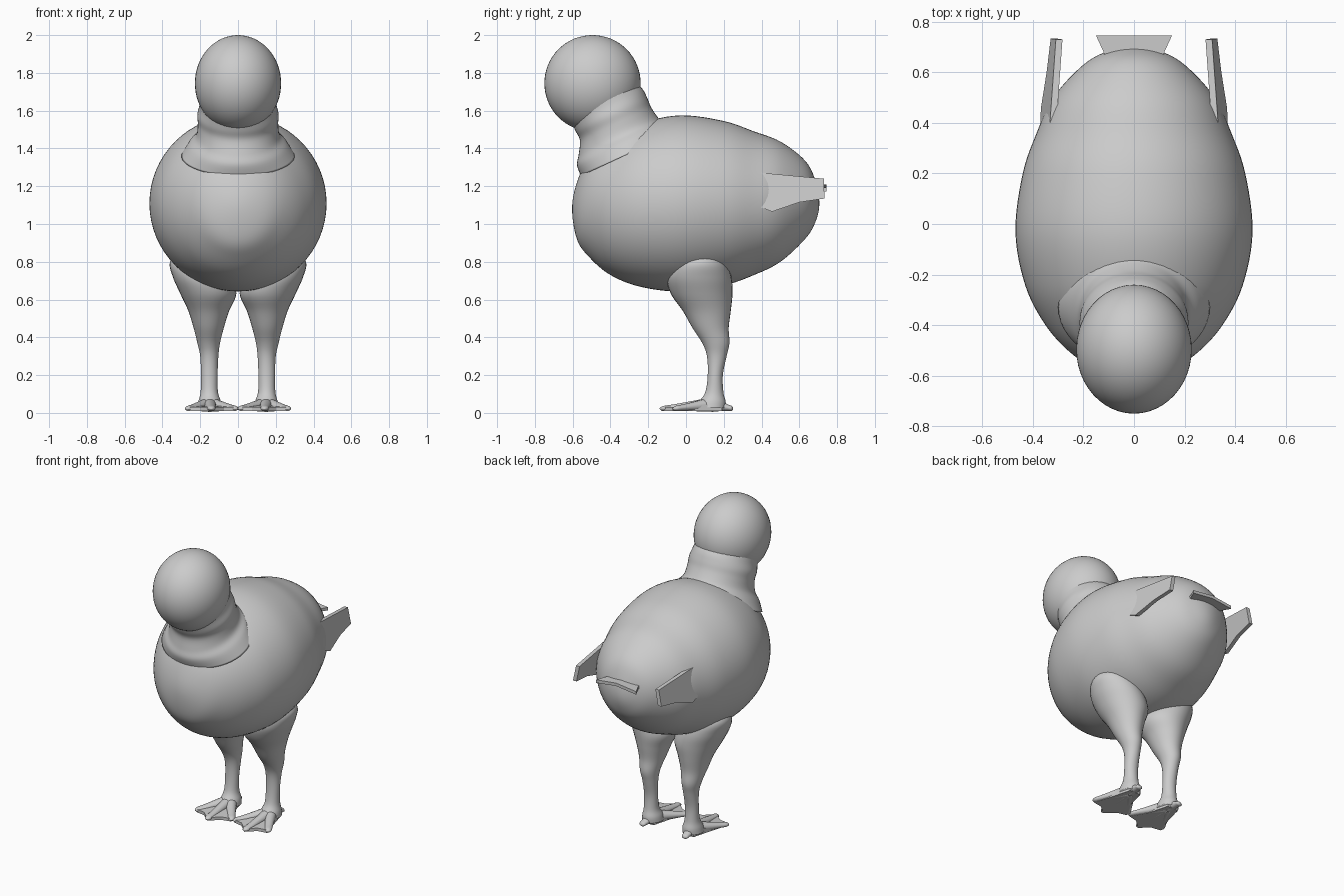
import bpy, bmesh, math
from mathutils import Vector

cube = bpy.data.objects.get("Cube")
if cube:
    bpy.data.objects.remove(cube, do_unlink=True)

grey = bpy.data.materials.new("plain grey")
grey.use_nodes = True
grey.diffuse_color = (0.6, 0.6, 0.6, 1)
grey.node_tree.nodes["Principled BSDF"].inputs["Base Color"].default_value = (0.6, 0.6, 0.6, 1)


def finish(bm, name, smooth=True):
    bmesh.ops.remove_doubles(bm, verts=bm.verts, dist=1e-5)
    bmesh.ops.recalc_face_normals(bm, faces=bm.faces)
    for f in bm.faces:
        f.smooth = smooth
    mesh = bpy.data.meshes.new(name)
    bm.to_mesh(mesh)
    bm.free()
    mesh.materials.append(grey)
    ob = bpy.data.objects.new(name, mesh)
    bpy.context.collection.objects.link(ob)
    return ob


def smooth_path(keys, steps):
    """Catmull-Rom through (x, y, z, a, b) keys; zero-radius ends are rounded off."""
    def beyond(end, nxt):
        return nxt[:3] + (-nxt[3], -nxt[4]) if end[3] == 0 else end
    pts = [beyond(keys[0], keys[1])] + keys + [beyond(keys[-1], keys[-2])]
    out = []
    for p, q, r, s in zip(pts, pts[1:], pts[2:], pts[3:]):
        for k in range(steps):
            t = k / steps
            out.append([0.5 * (2*B + (C-A)*t + (2*A-5*B+4*C-D)*t*t + (3*B-A-3*C+D)*t**3)
                        for A, B, C, D in zip(p, q, r, s)])
    return out + [list(keys[-1])]


def loft(name, keys, u, v, sides=32, steps=5):
    """Elliptical rings with radii a, b along directions u, v."""
    u, v = Vector(u).normalized(), Vector(v).normalized()
    bm = bmesh.new()
    rings = []
    for x, y, z, a, b in smooth_path(keys, steps):
        rings.append([bm.verts.new(Vector((x, y, z)) + u*a*math.cos(t) + v*b*math.sin(t))
                      for t in (2*math.pi*i/sides for i in range(sides))])
    for r, s in zip(rings, rings[1:]):
        for i in range(sides):
            j = (i + 1) % sides
            bm.faces.new((r[i], r[j], s[j], s[i]))
    bm.faces.new(rings[0])
    bm.faces.new(rings[-1])
    return finish(bm, name)


def slab(name, lower, upper, smooth=False):
    """Closed solid between two matching outlines."""
    bm = bmesh.new()
    lo = [bm.verts.new(p) for p in lower]
    hi = [bm.verts.new(p) for p in upper]
    bm.faces.new(lo)
    bm.faces.new(hi)
    for i in range(len(lo)):
        j = (i + 1) % len(lo)
        bm.faces.new((lo[i], lo[j], hi[j], hi[i]))
    return finish(bm, name, smooth)


# Egg-shaped body: y, centre z, half width, half height
body = [(-.603, 1.08, 0, 0), (-.577, 1.07, .14, .152), (-.51, 1.09, .25, .268),
        (-.4, 1.09, .35, .36), (-.243, 1.1, .43, .432), (-.03, 1.109, .469, .466),
        (.2, 1.11, .44, .435), (.36, 1.11, .385, .38), (.5, 1.118, .32, .318),
        (.63, 1.128, .2, .208), (.685, 1.12, .1, .11), (.706, 1.11, 0, 0)]
loft("body", [(0, y, z, w, h) for y, z, w, h in body], (1, 0, 0), (0, 0, 1), 64, 6)

# Head
bm = bmesh.new()
bmesh.ops.create_uvsphere(bm, u_segments=48, v_segments=32, radius=.255)
for vert in bm.verts:
    vert.co = (vert.co.x * .895, vert.co.y - .495, vert.co.z + 1.745)
finish(bm, "head")

# Neck: slanted rings flaring into the body
neck = [(-.46, 1.69, .2, .19), (-.42, 1.63, .203, .207), (-.395, 1.58, .215, .209),
        (-.373, 1.53, .213, .208), (-.358, 1.465, .222, .232), (-.345, 1.42, .26, .256),
        (-.33, 1.36, .3, .25)]
loft("neck", [(0, y, z, a, b) for y, z, a, b in neck], (1, 0, 0), (0, .9, .42), 48, 5)

# Legs and webbed feet
leg = [(.23, .08, .87, .07, .07), (.225, .075, .8, .135, .135), (.19, .07, .72, .155, .17),
       (.157, .083, .63, .148, .163), (.155, .11, .54, .108, .127), (.155, .13, .45, .08, .096),
       (.155, .158, .37, .06, .072), (.152, .163, .3, .048, .052), (.152, .155, .2, .044, .04),
       (.152, .15, .11, .046, .048), (.15, .14, .06, .06, .07), (.15, .135, .025, .065, .075)]
tips = [(.005, -.06), (.14, -.14), (.272, -.07), (.16, .25)]
for side, sx in (("left", 1), ("right", -1)):
    loft(side + "_leg", [(sx * k[0],) + k[1:] for k in leg], (1, 0, 0), (0, 1, 0))
    for n, (tx, ty) in enumerate(tips):
        base = Vector((.15, .14, .045))
        tip = Vector((tx, ty, .022))
        keys = []
        for t, r, h in ((0, .04, .04), (.4, .03, .027), (.75, .024, .017), (.93, .02, .013), (1, 0, 0)):
            p = base.lerp(tip, t)
            keys.append((sx * p.x, p.y, p.z, r, h))
        across = (tip - base).cross(Vector((0, 0, 1)))
        loft(f"{side}_toe_{n + 1}", keys, (sx * across.x, across.y, 0), (0, 0, 1), 14, 4)
    web = [(.01, -.055), (.075, -.07), (.14, -.13), (.2, -.075), (.265, -.065), (.225, .06),
           (.19, .19), (.11, .19), (.075, .06)]
    slab(side + "_foot_web", [(sx * x, y, .01) for x, y in web],
         [(sx * x, y, .03 + max(0, y) * .12) for x, y in web])

# Small wings: flat blades leaning outward at the bottom
blade = [(.34, 1.185), (.36, 1.275), (.73, 1.24), (.733, 1.135), (.6, 1.115), (.455, 1.065), (.38, 1.095)]


def wing_x(y, z):
    return .372 - (y - .34) * .09 - (z - 1.1) * .2


for side, sx in (("left", 1), ("right", -1)):
    slab(side + "_wing", [(sx * (wing_x(y, z) - .026), y, z) for y, z in blade],
         [(sx * wing_x(y, z), y, z) for y, z in blade])

# Tail: thin flat fan, slightly arched
fan = [(-.11, .6), (-.12, .68), (-.15, .745), (0, .745), (.15, .745), (.12, .68), (.11, .6), (0, .6)]
slab("tail", [(x, y, 1.19 - abs(x) * .12) for x, y in fan],
     [(x, y, 1.21 - abs(x) * .12) for x, y in fan])
